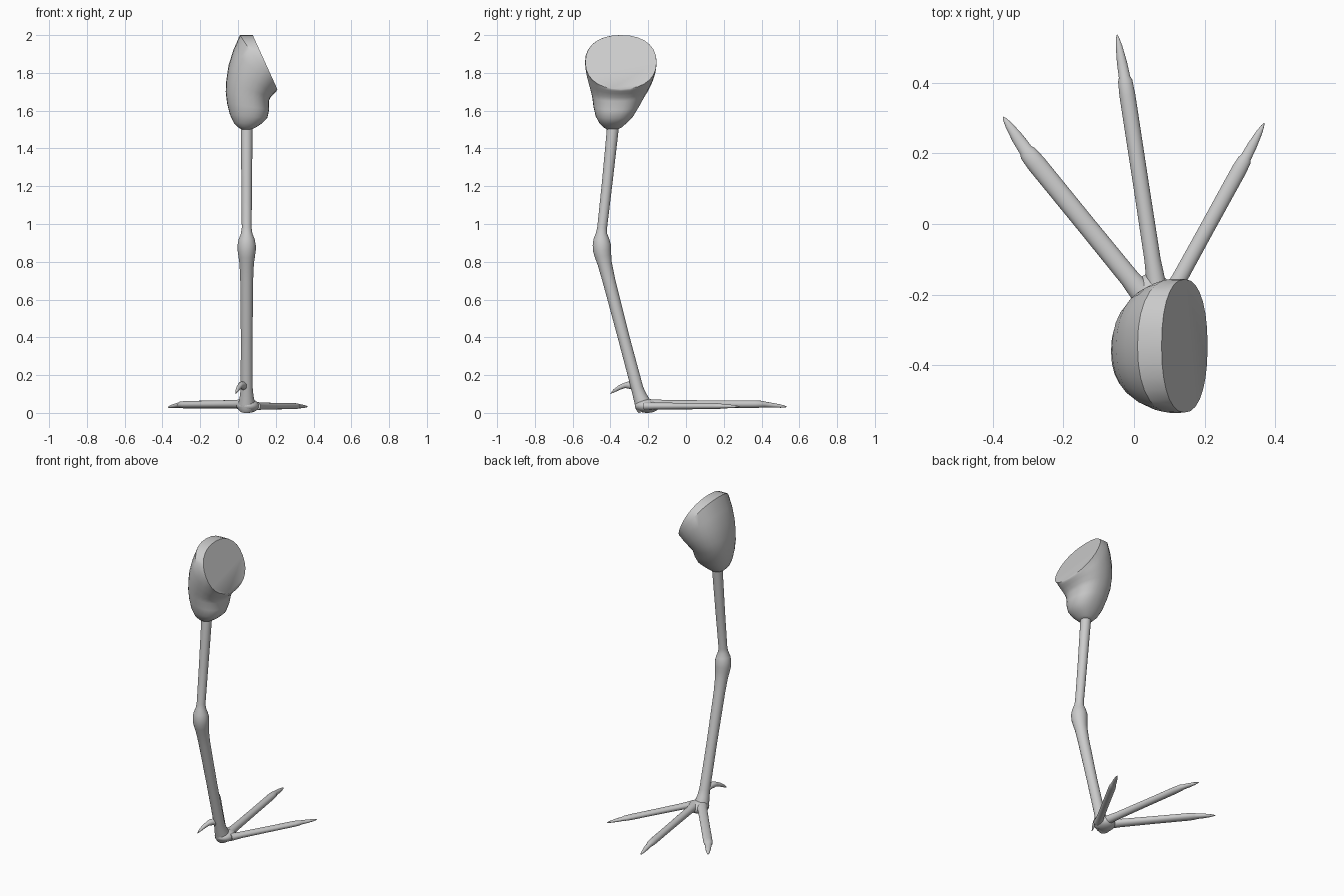
import bpy, bmesh, math
from mathutils import Vector

SIDES = 28


def loft(name, rings, power=2.0, angle=40):
    """rings: list of (centre, half-axis u, half-axis v); capped at both ends."""
    bm = bmesh.new()
    loops = []
    for c, u, v in rings:
        loop = []
        for i in range(SIDES):
            a = 2 * math.pi * i / SIDES
            ca, sa = math.cos(a), math.sin(a)
            p = (c + u * math.copysign(abs(ca) ** (2 / power), ca)
                 + v * math.copysign(abs(sa) ** (2 / power), sa))
            loop.append(bm.verts.new(p))
        loops.append(loop)
    for a, b in zip(loops, loops[1:]):
        for i in range(SIDES):
            j = (i + 1) % SIDES
            bm.faces.new((a[i], a[j], b[j], b[i]))
    bm.faces.new(loops[0])
    bm.faces.new(loops[-1])
    bmesh.ops.recalc_face_normals(bm, faces=bm.faces)
    me = bpy.data.meshes.new(name)
    bm.to_mesh(me)
    bm.free()
    ob = bpy.data.objects.new(name, me)
    bpy.context.collection.objects.link(ob)
    smooth(ob, angle)
    return ob


def smooth(ob, angle=40):
    bpy.ops.object.select_all(action='DESELECT')
    ob.select_set(True)
    bpy.context.view_layer.objects.active = ob
    bpy.ops.object.shade_smooth_by_angle(angle=math.radians(angle))


def tube(name, pts, side):
    """pts: (x, y, z, half width, half height) along a path."""
    pos = [Vector(p[:3]) for p in pts]
    rings = []
    for i, p in enumerate(pts):
        t = (pos[min(i + 1, len(pos) - 1)] - pos[max(i - 1, 0)]).normalized()
        s = (side - t * side.dot(t)).normalized()
        rings.append((pos[i], s * p[3], s.cross(t) * p[4]))
    return loft(name, rings)


# Thigh: rings tilt gradually from level (bottom) to the sloping hip face
# (left x, left z, right x, right z, back y, front y)
thigh = [
    (0.020, 1.500, 0.070, 1.500, -0.418, -0.362),
    (0.000, 1.512, 0.095, 1.512, -0.437, -0.340),
    (-0.022, 1.535, 0.125, 1.532, -0.458, -0.315),
    (-0.043, 1.580, 0.155, 1.560, -0.478, -0.280),
    (-0.058, 1.640, 0.165, 1.605, -0.490, -0.248),
    (-0.065, 1.700, 0.163, 1.650, -0.497, -0.220),
    (-0.062, 1.760, 0.172, 1.670, -0.507, -0.198),
    (-0.050, 1.840, 0.190, 1.690, -0.519, -0.177),
    (-0.025, 1.920, 0.202, 1.702, -0.529, -0.163),
    (0.010, 2.000, 0.207, 1.708, -0.535, -0.155),
    (0.078, 2.000, 0.208, 1.714, -0.533, -0.156),
]
loft("thigh", [(Vector(((a + c) / 2, (e + f) / 2, (b + d) / 2)),
                Vector(((c - a) / 2, 0, (d - b) / 2)),
                Vector((0, (f - e) / 2, 0))) for a, b, c, d, e, f in thigh],
     power=2.25)

# Shank with knobbed joint (y, z, radius)
shank = [(-0.385, 1.53, .032), (-0.39, 1.48, .031), (-0.417, 1.22, .028),
         (-0.444, 0.98, .026), (-0.447, 0.95, .030), (-0.448, 0.92, .042),
         (-0.446, 0.89, .048), (-0.444, 0.86, .048), (-0.439, 0.83, .044),
         (-0.430, 0.79, .038), (-0.408, 0.70, .034), (-0.330, 0.40, .031),
         (-0.258, 0.13, .032), (-0.245, 0.09, .036), (-0.230, 0.055, .043),
         (-0.222, 0.03, .045), (-0.216, 0.01, .036)]
tube("shank", [(0.046, y, z, r, r) for y, z, r in shank], Vector((1, 0, 0)))

# Foot pad
bpy.ops.mesh.primitive_uv_sphere_add(segments=28, ring_count=16, radius=1,
                                     location=(0.052, -0.205, 0.037))
pad = bpy.context.object
pad.name = "foot_pad"
pad.scale = (0.06, 0.066, 0.037)
smooth(pad)


# Front toes, each ending in a tapered claw
def toe(name, base, joint, tip, w, h):
    b, j, t = Vector(base), Vector(joint), Vector(tip)
    d = (j - b).normalized()
    side = Vector((d.y, -d.x, 0)).normalized()
    steps = [(b, 1.25, 1.3), (b.lerp(j, .15), 1.0, 1.1), (b.lerp(j, .5), .97, 1.0),
             (b.lerp(j, .93), .98, .95), (j, .88, .85),
             (j.lerp(t, .08), .7, .72), (j.lerp(t, .4), .62, .6),
             (j.lerp(t, .75), .4, .4), (j.lerp(t, .93), .2, .2), (t, .04, .04)]
    tube(name, [(*p, w * a, h * c) for p, a, c in steps], side)


toe("inner_toe", (0.038, -0.215, 0.046), (-0.300, 0.200, 0.043), (-0.370, 0.303, 0.030), .028, .021)
toe("middle_toe", (0.066, -0.190, 0.045), (-0.025, 0.405, 0.046), (-0.048, 0.535, 0.032), .023, .021)
toe("outer_toe", (0.095, -0.215, 0.036), (0.312, 0.180, 0.036), (0.368, 0.285, 0.033), .022, .017)

# Short raised hind toe
tube("hind_toe", [(0.045, -0.250, 0.130, .022, .022), (0.026, -0.290, 0.146, .020, .020),
                  (0.018, -0.310, 0.147, .018, .018), (0.013, -0.325, 0.145, .014, .014),
                  (0.004, -0.352, 0.134, .012, .012), (-0.006, -0.380, 0.117, .008, .008),
                  (-0.012, -0.400, 0.101, .001, .001)], Vector((1, -0.4, 0)))
